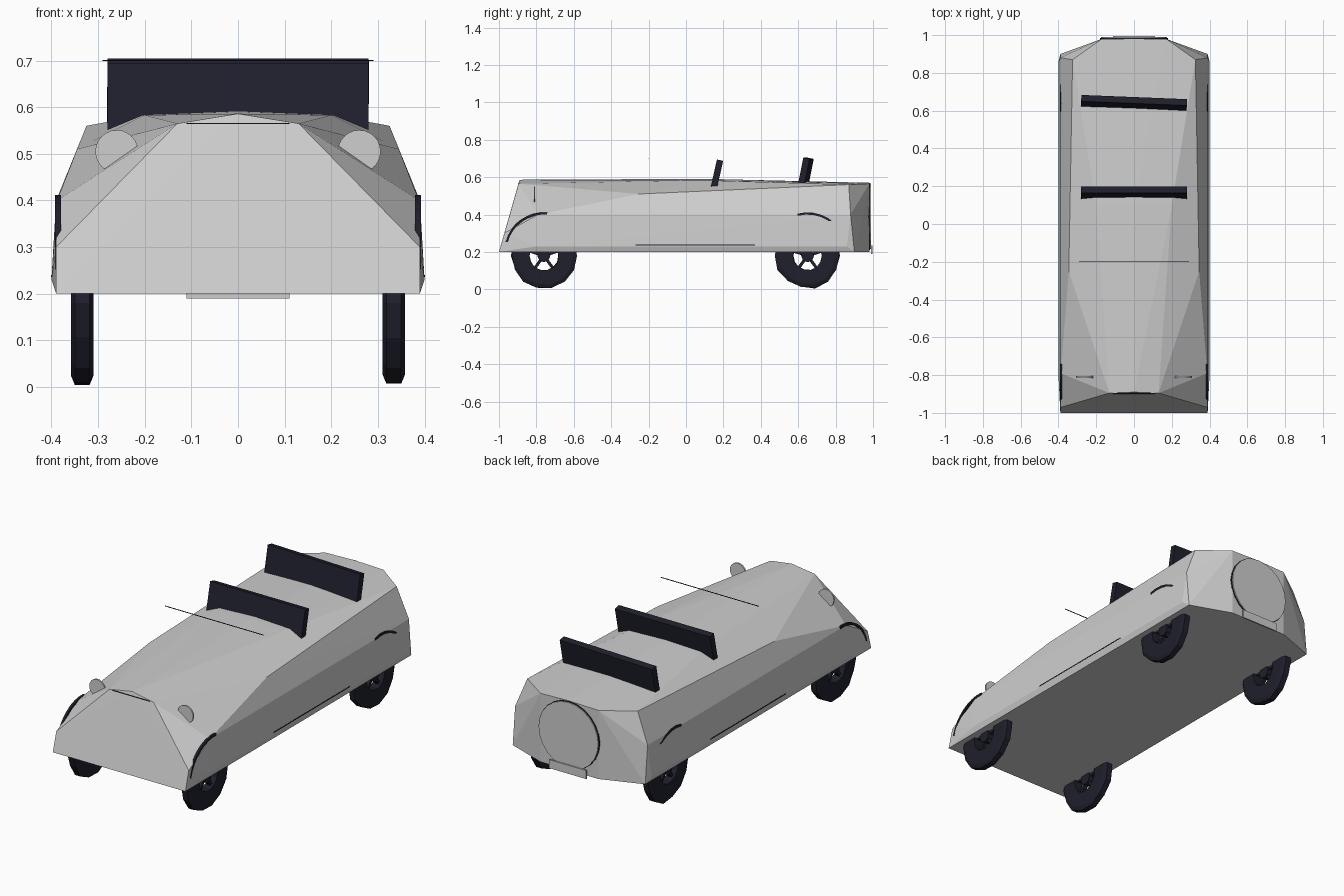
import bpy, bmesh, math, random
from mathutils import Matrix, Vector

random.seed(4)
cube = bpy.data.objects.get("Cube")
if cube:
    bpy.data.objects.remove(cube, do_unlink=True)


def material(name, color):
    m = bpy.data.materials.new(name)
    m.use_nodes = True
    m.diffuse_color = color
    m.node_tree.nodes["Principled BSDF"].inputs["Base Color"].default_value = color
    return m


PAINT = material("light grey paint", (0.62, 0.62, 0.62, 1))
DARK = material("dark navy rubber", (0.014, 0.014, 0.026, 1))


def finish(name, bm, mat):
    bmesh.ops.recalc_face_normals(bm, faces=bm.faces)
    me = bpy.data.meshes.new(name)
    bm.to_mesh(me)
    bm.free()
    me.materials.append(mat)
    ob = bpy.data.objects.new(name, me)
    bpy.context.collection.objects.link(ob)
    return ob


def box(name, centre, size, mat, tilt=0, turn=0):
    bm = bmesh.new()
    m = (Matrix.Translation(centre) @ Matrix.Rotation(turn, 4, "Z")
         @ Matrix.Rotation(tilt, 4, "X") @ Matrix.Diagonal((*size, 1)))
    bmesh.ops.create_cube(bm, size=1, matrix=m)
    return finish(name, bm, mat)


def disc(name, centre, radius, depth, mat, sides=24, axis="X"):
    # cylinder whose axis runs along y (turn about X) or x (turn about Y)
    bm = bmesh.new()
    m = Matrix.Translation(centre) @ Matrix.Rotation(math.pi / 2, 4, axis)
    bmesh.ops.create_cone(bm, cap_ends=True, segments=sides, radius1=radius,
                          radius2=radius, depth=depth, matrix=m)
    return finish(name, bm, mat)


def ring(name, centre, profile, start, end, sides, mat, jitter=0.0):
    # sweep an (x, radius) profile about the x axis through the centre
    bm = bmesh.new()
    full = abs(end - start) >= 360
    rows = []
    for i in range(sides if full else sides + 1):
        a = math.radians(start + (end - start) * i / sides)
        k = 1 - random.random() * jitter
        rows.append([bm.verts.new(Vector(centre) + Vector(
            (x, r * k * math.cos(a), r * k * math.sin(a)))) for x, r in profile])
    n = len(profile)
    for i in range(sides):
        a, b = rows[i], rows[(i + 1) % len(rows)]
        for j in range(n):
            bm.faces.new((a[j], b[j], b[(j + 1) % n], a[(j + 1) % n]))
    if not full:
        bm.faces.new(rows[0])
        bm.faces.new(rows[-1])
    return finish(name, bm, mat)


# Faceted body shell: one half of its corner points, mirrored and wrapped
corners = [
    (.39, -1, .2), (.39, -.971, .3), (.13, -.895, .565), (0, -.89, .586),
    (.388, -.79, .4), (.4, -.8, .23), (.4, .86, .23), (.39, .88, .4),
    (.39, .9, .2), (.17, .98, .2), (.17, .98, .565), (0, .98, .57),
    (.325, .87, .56), (.345, -.25, .51), (.2, .1, .583), (0, .1, .591),
]
bm = bmesh.new()
for x, y, z in corners:
    bm.verts.new((x, y, z))
    if x:
        bm.verts.new((-x, y, z))
bmesh.ops.convex_hull(bm, input=bm.verts)
finish("body_shell", bm, PAINT)

# Seat backs and the thin windscreen top rail
box("front_seat_back", (0, .165, .615), (.56, .034, .155), DARK, tilt=-.22)
box("rear_seat_back", (0, .64, .625), (.56, .034, .155), DARK, tilt=-.2, turn=-.04)
box("windscreen_rail", (0, -.2, .7), (.58, .003, .003), DARK)

# Bonnet seam at the top of the nose
box("bonnet_seam", (0, -.897, .565), (.22, .004, .003), DARK)

# Spare wheel and number plate on the tail
disc("spare_tyre", (0, .978, .39), .179, .012, DARK)
disc("spare_cover", (0, .982, .39), .175, .014, PAINT)
box("rear_plate", (0, .992, .212), (.22, .008, .045), PAINT)

# Parts repeated on both sides
tyre = [(-.024, .08), (-.024, .16), (-.016, .18), (.016, .18), (.024, .16), (.024, .08)]
lip = [(-.006, .2), (-.006, .212), (.006, .212), (.006, .2)]
for side, s in (("left", 1), ("right", -1)):
    disc(side + "_headlight", (s * .26, -.81, .505), .046, .008, PAINT)
    box(side + "_sill_strip", (s * .399, .05, .238), (.004, .64, .005), DARK)
    for end, y, a0, a1 in (("front", -.76, 85, 165), ("rear", .65, 12, 105)):
        name = end + "_" + side
        c = (s * .334, y, .18)
        ring(name + "_tyre", c, tyre, 0, 360, 14, DARK, jitter=.06)
        disc(name + "_hub", c, .035, .04, DARK, sides=8, axis="Y")
        for i in range(5):
            a = math.radians(90 + i * 72)
            box(name + "_spoke", (c[0], y + .065 * math.cos(a), .18 + .065 * math.sin(a)),
                (.02, .08, .016), DARK, tilt=a)
        ring(name + "_arch_lip", (s * .386, y, .2), lip, a0, a1, 8, DARK)
